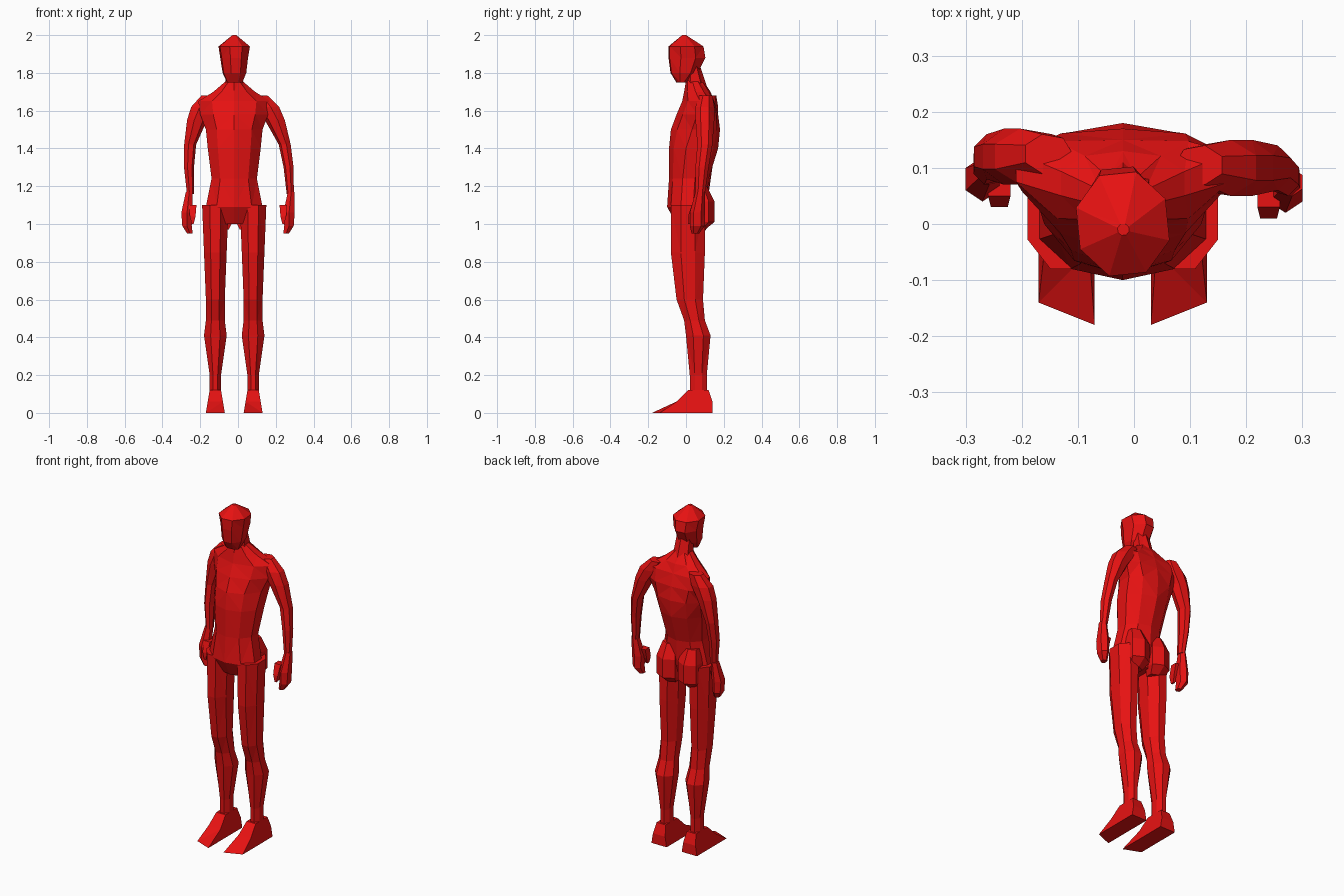
import bpy, bmesh, math

default_cube = bpy.data.objects.get("Cube")
if default_cube:
    bpy.data.objects.remove(default_cube, do_unlink=True)

red_colour = (0.8, 0.006, 0.006, 1)
red = bpy.data.materials.new("red")
red.use_nodes = True
red.diffuse_color = red_colour
red.node_tree.nodes["Principled BSDF"].inputs["Base Color"].default_value = red_colour

BODY_CENTRE = -0.02


def loft(name, rings, centre=0, sides=8, origin=BODY_CENTRE, bend=None):
    """Skin level rings, each given as (height, half width, front, back)."""
    angles = [math.tau * (index + 0.5) / sides for index in range(sides)]
    reach_x = max(math.cos(angle) for angle in angles)
    reach_y = max(math.sin(angle) for angle in angles)
    bm = bmesh.new()
    loops = []
    for height, half_width, front, back in rings:
        middle, half_depth = (front + back) / 2, (back - front) / 2
        loops.append([
            bm.verts.new((
                centre + half_width * math.cos(angle) / reach_x,
                middle + half_depth * math.sin(angle) / reach_y,
                height,
            ))
            for angle in angles
        ])
    for lower, upper in zip(loops, loops[1:]):
        for index in range(sides):
            previous = index - 1
            bm.faces.new((lower[previous], lower[index], upper[index], upper[previous]))
    bm.faces.new(loops[0])
    bm.faces.new(loops[-1])
    if bend:
        for vertex in bm.verts:
            bend(vertex.co)
    bmesh.ops.recalc_face_normals(bm, faces=bm.faces)
    bmesh.ops.triangulate(bm, faces=bm.faces)
    mesh = bpy.data.meshes.new(name)
    bm.to_mesh(mesh)
    bm.free()
    mesh.materials.append(red)
    part = bpy.data.objects.new(name, mesh)
    part.location.x = origin
    bpy.context.collection.objects.link(part)
    return part


def loft_pair(name, rings, **options):
    """Make a part and its mirror image across the body's centre."""
    loft(name, rings, **options).modifiers.new("mirror", "MIRROR")


# Torso, with the shoulders swept back
def sweep_shoulders(point):
    if point.z > 1.45:
        point.y += point.x ** 2


loft("torso", [
    (1, .1, -.05, .08),
    (1.09, .15, -.1, .11),
    (1.24, .12, -.09, .12),
    (1.4, .14, -.09, .17),
    (1.5, .15, -.08, .18),
    (1.58, .18, -.05, .17),
    (1.65, .19, -.02, .15),
    (1.7, .11, -.01, .13),
    (1.76, .04, 0, .09),
], sides=10, bend=sweep_shoulders)

# Neck and slightly turned head
loft("neck", [(1.7, .05, 0, .12), (1.85, .04, 0, .07)], sides=6)
head = loft("head", [
    (1.75, .04, -.05, 0),
    (1.8, .06, -.08, .06),
    (1.88, .07, -.09, .1),
    (1.94, .08, -.09, .09),
    (2, .01, -.02, 0),
])
head.rotation_euler.z = 0.1

# Legs
loft_pair("legs", [
    (1.1, .07, -.08, .1),
    (.85, .06, -.08, .1),
    (.6, .05, -.05, .09),
    (.49, .05, -.01, .1),
    (.41, .06, 0, .13),
    (.2, .03, .02, .11),
    (.08, .03, .02, .11),
], centre=0.1)

# Buttocks
loft_pair("buttocks", [
    (.97, .04, .03, .1),
    (1.01, .06, .03, .15),
    (1.12, .06, .03, .15),
    (1.2, .04, .03, .11),
], centre=0.07, sides=6)


# Wedge feet, longest at the big toe
def slant_toes(point):
    if point.y < -0.1:
        point.y += 0.4 * (point.x - 0.1)


loft_pair("feet", [
    (0, .05, -.16, .14),
    (.06, .04, -.05, .14),
    (.12, .03, .01, .12),
], centre=0.1, sides=4, bend=slant_toes)

# Arms and hands, with the left arm swung a little outward
for label, side in (("left", 1), ("right", -1)):

    def hang(point):
        bow = 0.9 * max(0, point.z - 1.3) ** 2
        swing = 0.06 * (1.37 - point.z) if point.z > 1.15 else 0
        point.x = side * (point.x - bow) + swing
        point.y -= 0.01 * side

    def curl(point):
        hang(point)
        if point.z < 0.97:
            point.x -= 0.015 * side

    loft(label + "_arm", [
        (1.68, .04, .08, .15),
        (1.62, .06, .06, .16),
        (1.55, .05, .06, .16),
        (1.42, .03, .07, .15),
        (1.3, .025, .06, .13),
        (1.16, .018, .06, .11),
    ], centre=0.265, sides=7, origin=0, bend=hang)
    loft(label + "_hand", [
        (1.17, .018, .06, .11),
        (1.06, .03, .03, .11),
        (.99, .025, .03, .11),
        (.95, .015, .04, .08),
    ], centre=0.27, sides=6, origin=0, bend=curl)
    loft(label + "_thumb", [
        (1.1, .02, .04, .08),
        (1.04, .015, .02, .06),
        (1, .005, .02, .04),
    ], centre=0.24, sides=4, origin=0, bend=hang)
